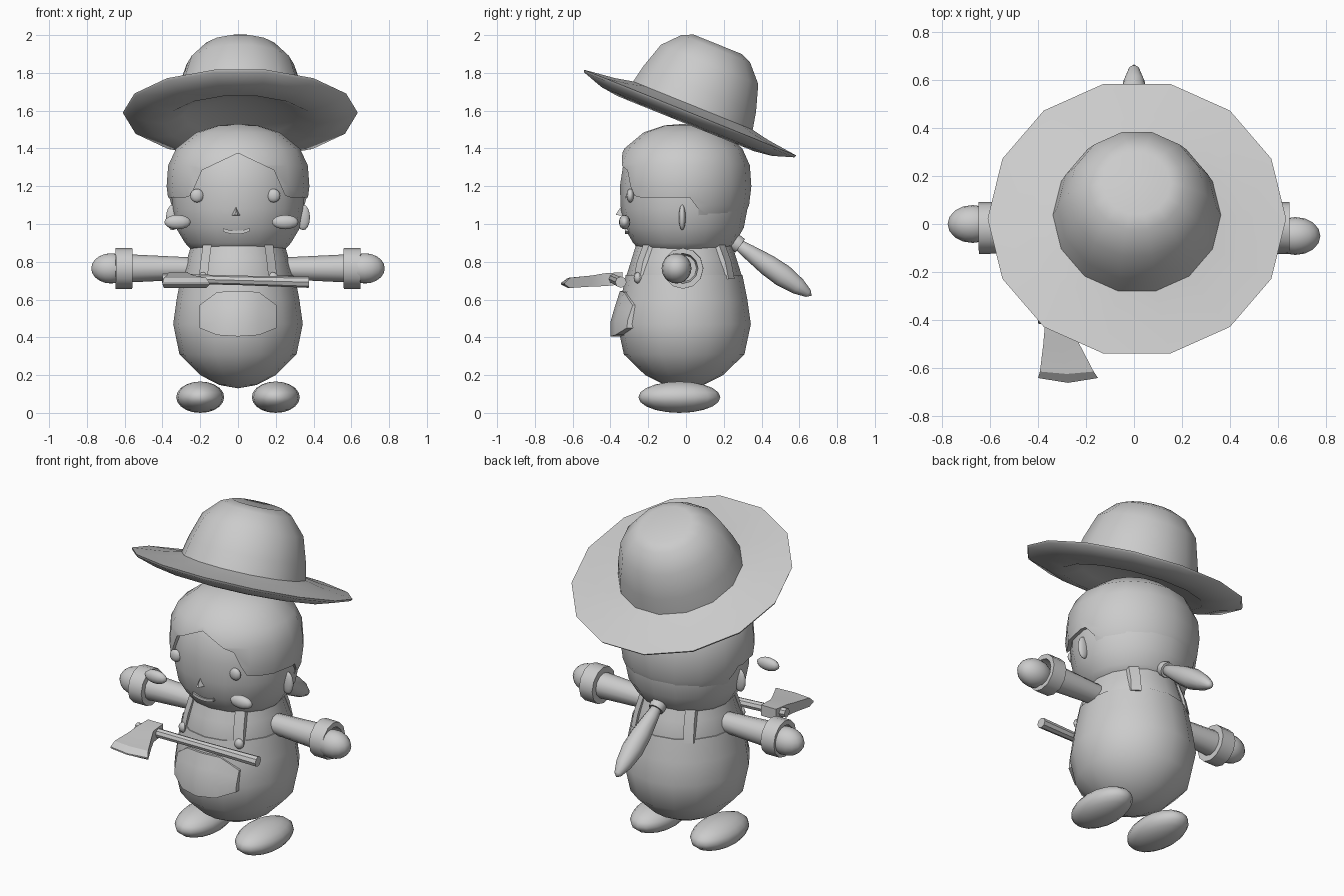
import bpy, bmesh, math
from mathutils import Vector, Matrix

if "Cube" in bpy.data.objects:
    bpy.data.objects.remove(bpy.data.objects["Cube"])

mat = bpy.data.materials.new("plain grey")
mat.diffuse_color = (0.6, 0.6, 0.6, 1)
mat.use_nodes = True
mat.node_tree.nodes["Principled BSDF"].inputs["Base Color"].default_value = mat.diffuse_color


def smooth(ob, angle):
    bpy.ops.object.select_all(action='DESELECT')
    ob.select_set(True)
    bpy.context.view_layer.objects.active = ob
    bpy.ops.object.shade_smooth_by_angle(angle=math.radians(angle))


def finish(name, bm, matrix=Matrix(), angle=40):
    bmesh.ops.remove_doubles(bm, verts=bm.verts, dist=1e-5)
    bmesh.ops.recalc_face_normals(bm, faces=bm.faces)
    me = bpy.data.meshes.new(name)
    bm.to_mesh(me)
    bm.free()
    me.transform(matrix)
    me.materials.append(mat)
    ob = bpy.data.objects.new(name, me)
    bpy.context.collection.objects.link(ob)
    smooth(ob, angle)
    return ob


def lathe(name, profile, n=16, matrix=Matrix(), angle=40):
    """Spin (radius, height) points about z."""
    bm = bmesh.new()
    vs = [bm.verts.new((r, 0, z)) for r, z in profile]
    es = [bm.edges.new(p) for p in zip(vs, vs[1:])]
    bmesh.ops.spin(bm, geom=vs + es, cent=(0, 0, 0), axis=(0, 0, 1),
                   angle=2 * math.pi, steps=n)
    return finish(name, bm, matrix, angle)


def along(p, q):
    """Matrix taking the z axis to the line from p to q."""
    p, q = Vector(p), Vector(q)
    return Matrix.Translation(p) @ (q - p).to_track_quat('Z', 'Y').to_matrix().to_4x4()


def ball(name, loc, size, u=16, v=10):
    bm = bmesh.new()
    bmesh.ops.create_uvsphere(bm, u_segments=u, v_segments=v, radius=1)
    return finish(name, bm, Matrix.Translation(loc) @ Matrix.Diagonal((*size, 1)), 60)


def loft(name, rings, angle=30):
    """Closed solid through rings with equal point counts."""
    bm = bmesh.new()
    rows = [[bm.verts.new(p) for p in ring] for ring in rings]
    for a, b in zip(rows, rows[1:]):
        for i in range(len(a)):
            j = (i + 1) % len(a)
            bm.faces.new((a[i], a[j], b[j], b[i]))
    bm.faces.new(rows[0])
    bm.faces.new(rows[-1])
    return finish(name, bm, angle=angle)


def radius(profile, z):
    for (r0, z0), (r1, z1) in zip(profile, profile[1:]):
        if z0 <= z <= z1:
            return r0 + (r1 - r0) * (z - z0) / (z1 - z0)
    return 0


def placed(y, sx, sy):
    return Matrix.Translation((0, y, 0)) @ Matrix.Diagonal((sx, sy, 1, 1))


# Body: overalls with shirt rising out of them
OVERALLS = [(0, .13), (.1, .148), (.2, .2), (.31, .31), (.343, .47), (.325, .6), (.3, .73)]
SHIRT = [(.296, .728), (.268, .82), (.235, .93)]
body = placed(-.01, 1, 1.03)
lathe("overalls", OVERALLS + [(.27, .732), (0, .72)], 16, body, 50)
lathe("shirt", [(0, .6), (.29, .62)] + SHIRT + [(0, .93)], 16, body, 50)

# Straps and buttons
for sx in (-1, 1):
    for side, label in ((-1, "front"), (1, "back")):
        rings = []
        for x, y, z in ((.185, .235, .71), (.175, .218, .8), (.16, .178, .91)):
            rings.append([(sx * (x + dx), side * (y + dy - dx * .7) - .01, z)
                          for dx, dy in ((-.023, -.02), (.023, -.02), (.023, .016), (-.023, .016))])
        loft(label + "_strap", rings)
    ball("strap_button", (sx * .185, -.255, .715), (.03, .022, .03), 10, 6)

# Bulging belly pocket
columns = [(-.205, .45, .57), (-.11, .412, .64), (0, .405, .645), (.11, .412, .64), (.205, .45, .57)]
bm = bmesh.new()
grid = []
for x, z0, z1 in columns:
    col = []
    for i in range(4):
        z = z0 + (z1 - z0) * i / 3
        bulge = (.05 - .036 * i / 3) * (1 - .5 * (x / .205) ** 2)
        y = -.01 - 1.03 * math.sqrt(radius(OVERALLS, z) ** 2 - x * x) - bulge
        col.append(bm.verts.new((x, y, z)))
    grid.append(col)
for a, b in zip(grid, grid[1:]):
    for i in range(3):
        bm.faces.new((a[i], b[i], b[i + 1], a[i + 1]))
ext = bmesh.ops.extrude_face_region(bm, geom=bm.faces[:], use_keep_orig=True)
bmesh.ops.translate(bm, vec=(0, .08, 0),
                    verts=[g for g in ext["geom"] if isinstance(g, bmesh.types.BMVert)])
finish("pocket", bm)

# Feet
for sx in (-1, 1):
    ball("foot", (sx * .2, -.035, .083), (.127, .217, .083))

# Arms: sleeve, turned cuff, mitten hand
for sx, hand_y in ((-1, 0), (1, -.05)):
    m = along((0, -.01, .765), (sx, -.02, .765))
    lathe("sleeve", [(0, .18), (.055, .18), (.074, .57), (0, .57)], 12, m)
    lathe("cuff", [(.07, .56), (.108, .56), (.108, .648), (.08, .648), (.07, .56)], 12, m)
    ball("hand", (sx * .672, hand_y, .765), (.105, .079, .08))

# Head
HEAD = [(.225, .85), (.27, .9), (.316, .98), (.335, 1.08), (.34, 1.2),
        (.32, 1.33), (.25, 1.44), (.13, 1.49), (0, 1.5)]
lathe("head", [(0, .85)] + HEAD, 16, placed(-.01, 1.04, 1), 60)

# Hair: fuller head shape, cut open around the face
hair = lathe("hair", [(0, .86), (.23, .87), (.285, .95), (.328, 1.05), (.348, 1.1), (.36, 1.2),
                      (.352, 1.31), (.312, 1.4), (.21, 1.485), (.1, 1.522), (0, 1.53)],
             16, placed(-.014, 1.05, 1), 60)
side_cut = [(-1, .5), (.065, .5), (.065, 1.08), (.02, 1.14), (-.1, 1.14), (-1, 1.13)]
front_cut = [(-.5, 1), (.5, 1), (.5, 1.07), (.25, 1.15), (.19, 1.285), (0, 1.375),
             (-.19, 1.285), (-.25, 1.15), (-.5, 1.07)]
cutters = [loft("side_cutter", [[(x, y, z) for y, z in side_cut] for x in (-1, 1)]),
           loft("front_cutter", [[(x, y, z) for x, z in front_cut] for y in (-1, -.1)])]
for c in cutters:
    mod = hair.modifiers.new("cut", 'BOOLEAN')
    mod.operation = 'DIFFERENCE'
    mod.solver = 'EXACT'
    mod.object = c
    bpy.context.view_layer.objects.active = hair
    bpy.ops.object.modifier_apply(modifier=mod.name)
    bpy.data.objects.remove(c)
smooth(hair, 40)

# Face
for x, y in ((-.217, -.285), (.188, -.295)):
    ball("eye", (x, y, 1.15), (.036, .02, .036), 12, 8)
for x in (-.32, .25):
    ball("cheek", (x, -.325, 1.01), (.072, .03, .038), 14, 8)
for sx in (-1, 1):
    ball("ear", (sx * .345, -.02, 1.035), (.037, .018, .068), 14, 8)
loft("nose", [[(-.034, -.33, 1.045), (.014, -.33, 1.045), (-.01, -.33, 1.105)],
              [(-.018, -.372, 1.047), (-.002, -.372, 1.047), (-.01, -.36, 1.07)]])
rings = []
for i in range(7):
    t = i / 3 - 1
    x, z = -.01 + .07 * t, .955 + .014 * t * t
    y = -.01 - math.sqrt(radius(HEAD, z) ** 2 - x * x)
    rings.append([(x, y - .01, z - .009), (x, y - .01, z + .009),
                  (x, y + .03, z + .009), (x, y + .03, z - .009)])
loft("mouth", rings)

# Ponytail and hair band
m = along((0, .25, .91), (0, .665, .62))
lathe("ponytail", [(0, 0), (.025, .01), (.04, .1), (.056, .22), (.06, .32),
                   (.045, .42), (.022, .485), (0, .506)], 12, m, 60)
lathe("hair_band", [(.02, 0), (.043, 0), (.046, .02), (.043, .045), (.02, .045), (.02, 0)], 12, m)

# Tilted hat: flat-topped crown, wide brim, shallow hollow underneath
lathe("hat", [(0, .375), (.14, .395), (.2, .37), (.285, .28), (.33, .14), (.35, .045),
              (.45, .025), (.622, .005), (.615, -.008), (.5, -.045), (.4, -.058), (.3, -.01),
              (.15, .03), (0, .04)],
      14, Matrix.Translation((.012, .02, 1.585)) @ Matrix.Rotation(math.radians(-22), 4, 'X'), 45)

# Axe
p, q = Vector((-.4, -.39, .712)), Vector((.375, -.345, .692))
lathe("axe_handle", [(0, 0), (.027, 0), (.025, .4), (.03, (q - p).length), (0, (q - p).length)],
      8, along(p, q), 30)
rings = []
for y, x0, x1, z, h, bow in ((-.335, -.365, -.265, .713, .032, 0), (-.43, -.372, -.262, .705, .034, 0),
                             (-.5, -.378, -.228, .698, .029, 0), (-.615, -.392, -.168, .688, .027, .01),
                             (-.642, -.4, -.15, .684, .004, .02)):
    xm = (x0 + x1) / 2
    rings.append([(x0, y, z - h), (xm, y - bow, z - h), (x1, y, z - h),
                  (x1, y, z + h), (xm, y - bow, z + h), (x0, y, z + h)])
loft("axe_head", rings)
